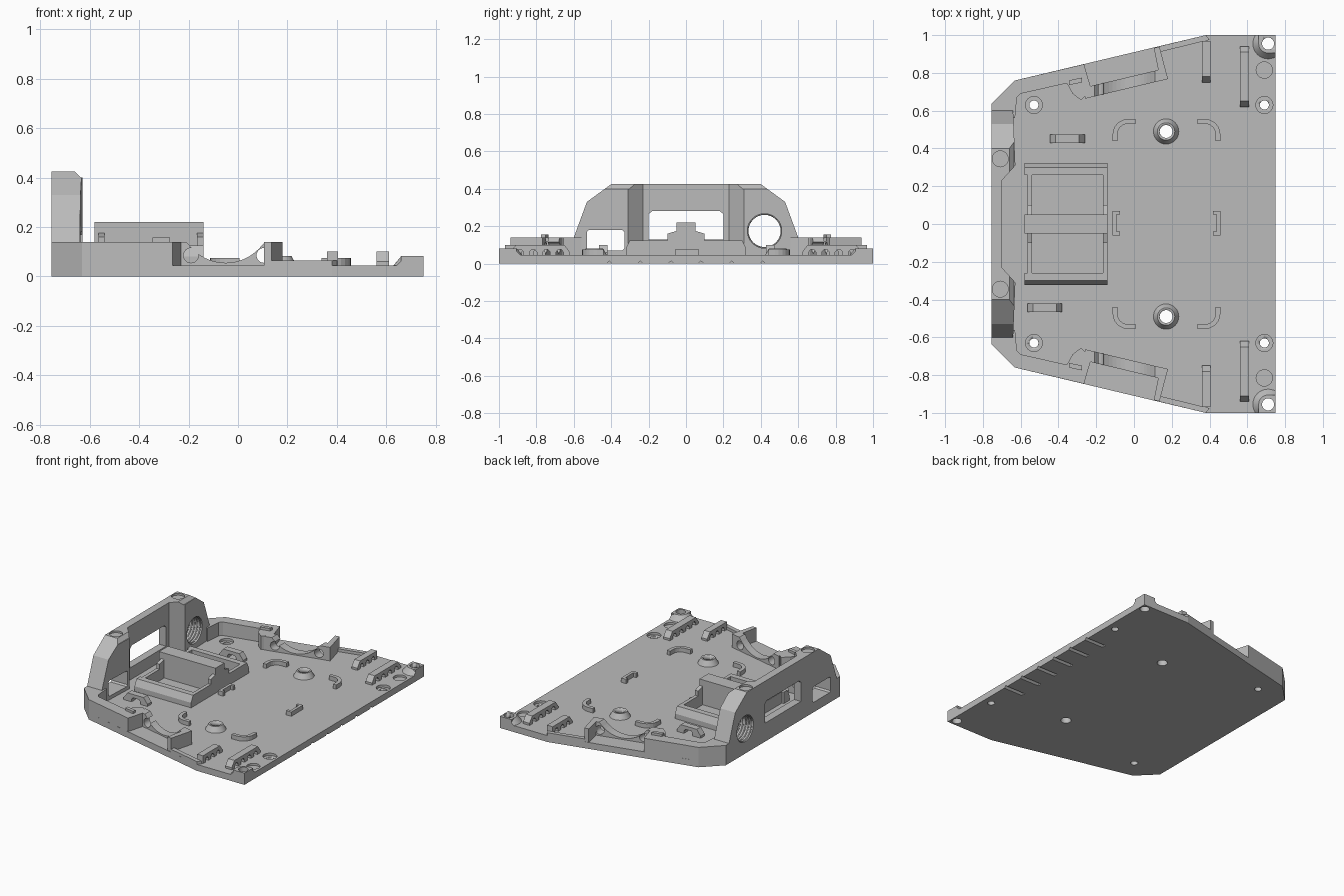
import bpy, bmesh, math
from mathutils import Matrix

if "Cube" in bpy.data.objects:
    bpy.data.objects.remove(bpy.data.objects["Cube"])

grey = bpy.data.materials.new("plain_grey")
grey.use_nodes = True
grey.diffuse_color = (0.5, 0.5, 0.5, 1)
grey.node_tree.nodes["Principled BSDF"].inputs["Base Color"].default_value = (0.5, 0.5, 0.5, 1)

FLOOR = 0.045
RIM = 0.14
SLOPE = 0.238
SIDES = ((1, "left"), (-1, "right"))


def finish(name, bm, smooth=False):
    bmesh.ops.recalc_face_normals(bm, faces=bm.faces)
    me = bpy.data.meshes.new(name)
    bm.to_mesh(me)
    bm.free()
    me.materials.append(grey)
    ob = bpy.data.objects.new(name, me)
    bpy.context.collection.objects.link(ob)
    if smooth:
        select(ob)
        bpy.ops.object.shade_smooth_by_angle()
    return ob


def select(ob):
    bpy.ops.object.select_all(action='DESELECT')
    ob.select_set(True)
    bpy.context.view_layer.objects.active = ob


def prism(name, pts, lo, hi, axis='z', shear=0.0, flip=1):
    """Extrude a flat outline along an axis; flip mirrors it in y."""
    place = {'z': lambda u, v, w: (u, v * flip, w),
             'y': lambda u, v, w: (u, (w + shear * u) * flip, v),
             'x': lambda u, v, w: (w, u * flip, v)}[axis]
    bm = bmesh.new()
    a, b = [[bm.verts.new(place(u, v, w)) for u, v in pts] for w in (lo, hi)]
    bm.faces.new(a)
    bm.faces.new(b)
    for i in range(len(a)):
        j = (i + 1) % len(a)
        bm.faces.new((a[i], a[j], b[j], b[i]))
    return finish(name, bm)


def box(name, x0, x1, y0, y1, z0, z1, flip=1):
    return prism(name, [(x0, y0), (x1, y0), (x1, y1), (x0, y1)], z0, z1, flip=flip)


def cone(name, x, y, z0, z1, r0, r1=None, axis='z', n=32):
    """Cylinder or cone centred at x, y between two heights."""
    r1 = r0 if r1 is None else r1
    bm = bmesh.new()
    m = Matrix.Translation((x, y, (z0 + z1) / 2))
    if axis != 'z':
        turn = Matrix.Rotation(math.pi / 2, 4, 'Y' if axis == 'x' else 'X')
        m = Matrix.Translation((x, y, z0)) @ turn
    depth = z1 - z0 if axis == 'z' else z1
    bmesh.ops.create_cone(bm, cap_ends=True, segments=n, radius1=r0, radius2=r1, depth=depth, matrix=m)
    return finish(name, bm, True)


def cut(ob, tools, op='DIFFERENCE'):
    for t in tools:
        mod = ob.modifiers.new("cut", 'BOOLEAN')
        mod.object, mod.operation, mod.solver = t, op, 'EXACT'
        select(ob)
        bpy.ops.object.modifier_apply(modifier=mod.name)
        bpy.data.objects.remove(t)


def mirrored(half):
    """Complete a profile that is symmetric about its first coordinate."""
    return half + [(-u, v) for u, v in reversed(half)]


# Floor plate with its screw holes, round recesses and underside grooves
half = [(0.75, 1), (0.38, 1), (-0.63, 0.76), (-0.755, 0.635)]
plate = prism("floor_plate", half + [(x, -y) for x, y in reversed(half)], 0, FLOOR)
tools = []
for s, _ in SIDES:
    for x, y in ((-0.53, 0.63), (0.69, 0.63)):
        tools += [cone("c", x, y * s, 0.028, 0.06, 0.045), cone("c", x, y * s, -0.1, 0.1, 0.024)]
    tools += [cone("c", 0.17, 0.49 * s, -0.1, 0.1, 0.034),
              cone("c", 0.69, 0.815 * s, 0.03, 0.06, 0.043),
              cone("c", 0.71, 0.955 * s, -0.1, 0.1, 0.032)]
    for y in (0.08, 0.245, 0.41):
        tools.append(prism("c", [(y - 0.017, -0.002), (y, 0.014), (y + 0.017, -0.002)],
                           0.6, 0.8, 'x', flip=s))
cut(plate, tools)

# Rear panel: thick pillars joined by a thin middle, with three openings
plan = mirrored([(0.6, -0.755), (0.6, -0.64), (0.31, -0.628), (0.23, -0.70)])
panel = prism("rear_panel", [(x, y) for y, x in plan], 0.02, 0.5)
shape = prism("c", mirrored([(0.6, 0.01), (0.6, 0.14), (0.53, 0.33), (0.4, 0.425)]), -0.755, -0.5, 'x')
cut(panel, [shape], 'INTERSECT')
window = mirrored([(0.2, 0.13), (0.2, 0.265), (0.18, 0.282)])
hatch = [(-0.53, 0.08), (-0.52, 0.07), (-0.34, 0.07), (-0.33, 0.08),
         (-0.33, 0.17), (-0.34, 0.18), (-0.52, 0.18), (-0.53, 0.17)]
tools = [prism("c", window, -1, -0.5, 'x'), prism("c", hatch, -1, -0.5, 'x'),
         cone("c", -0.7, 0.42, 0.175, 0.4, 0.092, axis='x'),
         prism("c", [(-0.66, 0.44), (-0.66, 0.425), (-0.635, 0.4), (-0.6, 0.4), (-0.6, 0.44)], -1, 1, 'y')]
tools += [cone("c", -0.708, 0.345 * s, 0.412, 0.5, 0.042) for s, _ in SIDES]
cut(panel, tools)
for i in range(5):
    bpy.ops.mesh.primitive_torus_add(major_radius=0.092, minor_radius=0.006, major_segments=32,
                                     minor_segments=6, location=(-0.74 + i * 0.022, 0.42, 0.175),
                                     rotation=(0, math.pi / 2, 0))
    ring = bpy.context.object
    ring.name = f"port_thread_{i + 1}"
    ring.data.materials.append(grey)

# Rim walls, saddles and edge lips on both flanks
arc = []
for i in range(17):
    a = math.radians(-143 + i * 106 / 16)
    arc.append((-0.05 + 0.1875 * math.cos(a), 0.2425 + 0.1875 * math.sin(a)))
for s, side in SIDES:
    prism(f"rim_wall_{side}", [(-0.755, 0.56), (-0.755, 0.635), (-0.63, 0.76), (-0.265, 0.846),
                               (-0.225, 0.71), (-0.28, 0.655), (-0.325, 0.69), (-0.355, 0.745),
                               (-0.6, 0.69), (-0.62, 0.67), (-0.63, 0.56)], 0.02, RIM, flip=s)
    saddle = prism(f"saddle_{side}", [(-0.26, 0.03), (-0.26, RIM), (-0.21, RIM)] + arc +
                   [(0.11, RIM), (0.16, RIM), (0.16, 0.03)], 0.725, 0.785, 'y', SLOPE, s)
    cut(saddle, [cone("c", x, (0.755 + SLOPE * x) * s, 0.085, 0.3, 0.03, axis='y') for x in (-0.19, 0.105)])
    prism(f"saddle_end_{side}", [(0.105, 0.932), (0.135, 0.938), (0.18, 0.768), (0.14, 0.757)],
          0.03, RIM, flip=s)
    prism(f"edge_lip_{side}", [(0.13, 0.94), (0.38, 1), (0.4, 0.975), (0.135, 0.91)], 0.03, 0.065, flip=s)
    prism(f"rim_post_{side}", [(-0.345, 0.735), (-0.275, 0.75), (-0.275, 0.775), (-0.345, 0.76)],
          0.1, 0.157, flip=s)


# Cable bridges: sloped ends, slotted underneath
def bridge(name, u0, u1, w0, w1, axis, slots, end_slope, flip=1):
    step = (u1 - u0) / (slots + 0.5)
    ob = prism(name, [(u0, 0.03), (u0, 0.06), (u0 + 0.03, 0.1),
                      (u1 - end_slope, 0.1), (u1, 0.06), (u1, 0.03)], w0, w1, axis, flip=flip)
    tools = []
    for i in range(slots):
        a = u0 + step * (i + 0.5)
        b = a + step * 0.55
        tools.append(prism("c", [(a, 0.02), (a, 0.062), (a + 0.012, 0.076), (b - 0.012, 0.076),
                                 (b, 0.062), (b, 0.02)], w0 - 0.1, w1 + 0.1, axis, flip=flip))
    cut(ob, tools)


for s, side in SIDES:
    bridge(f"outer_bridge_{side}", 0.62, 0.94, 0.56, 0.61, 'x', 4, 0.03, s)
    bridge(f"inner_bridge_{side}", 0.75, 0.97, 0.36, 0.405, 'x', 3, 0.002, s)
bridge("small_bridge_left", -0.445, -0.26, 0.428, 0.473, 'y', 1, 0.03)
bridge("small_bridge_right", -0.565, -0.38, -0.465, -0.42, 'y', 1, 0.03)

# Cradle: stepped end frames, sloped outer rails and a raised centre bar
frame = mirrored([(0.32, 0.03), (0.3, 0.125), (0.1, 0.125), (0.1, 0.16), (0.05, 0.175), (0.05, 0.22)])
for x, where in ((-0.565, "rear"), (-0.165, "front")):
    prism(f"cradle_frame_{where}", frame, x, x + 0.025, 'x')
bar = box("cradle_bar", -0.58, -0.14, -0.05, 0.05, 0.03, 0.22)
for s, side in SIDES:
    prism(f"cradle_rail_{side}", [(0.26, 0.03), (0.26, 0.125), (0.3, 0.125), (0.322, 0.08), (0.322, 0.03)],
          -0.58, -0.14, 'x', flip=s)

# Standoffs, corner mounts and locating brackets
for s, side in SIDES:
    post = cone(f"standoff_{side}", 0.17, 0.49 * s, 0.04, 0.082, 0.07, 0.046)
    cut(post, [cone("c", 0.17, 0.49 * s, -0.1, 0.2, 0.034)])
    mount = cone(f"corner_mount_{side}", 0.71, 0.955 * s, 0.04, 0.082, 0.085, 0.05)
    fill = prism("c", [(0.66, 0.955), (0.71, 0.905), (0.75, 0.905), (0.75, 1), (0.66, 1)], 0.04, 0.082, flip=s)
    cut(mount, [fill], 'UNION')
    cut(mount, [box("c", 0.4, 0.75, 0.7, 1, 0, 0.2, s)], 'INTERSECT')
    cut(mount, [cone("c", 0.71, 0.955 * s, -0.1, 0.2, 0.032)])
    for k, end in ((-1, "rear"), (1, "front")):
        curve = [(0.285, 0.44)]
        for r in (0.08, 0.055):
            bend = [(0.205 + r * math.cos(math.radians(t)), 0.475 + r * math.sin(math.radians(t)))
                    for t in range(0, 91, 15)]
            curve += bend if r > 0.06 else [(0.165, bend[0][1] + 0.08), (0.165, 0.53)] + bend[::-1]
        curve.append((0.26, 0.44))
        prism(f"corner_bracket_{end}_{side}", [(0.172 + k * u, v) for u, v in curve], 0.03, 0.075, flip=s)
for k, end in ((-1, "rear"), (1, "front")):
    hook = [(0.285, -0.06), (0.285, 0.07), (0.245, 0.07), (0.245, 0.05),
            (0.265, 0.05), (0.265, -0.04), (0.245, -0.04), (0.245, -0.06)]
    prism(f"middle_bracket_{end}", [(0.172 + k * u, v) for u, v in hook], 0.03, 0.075)
